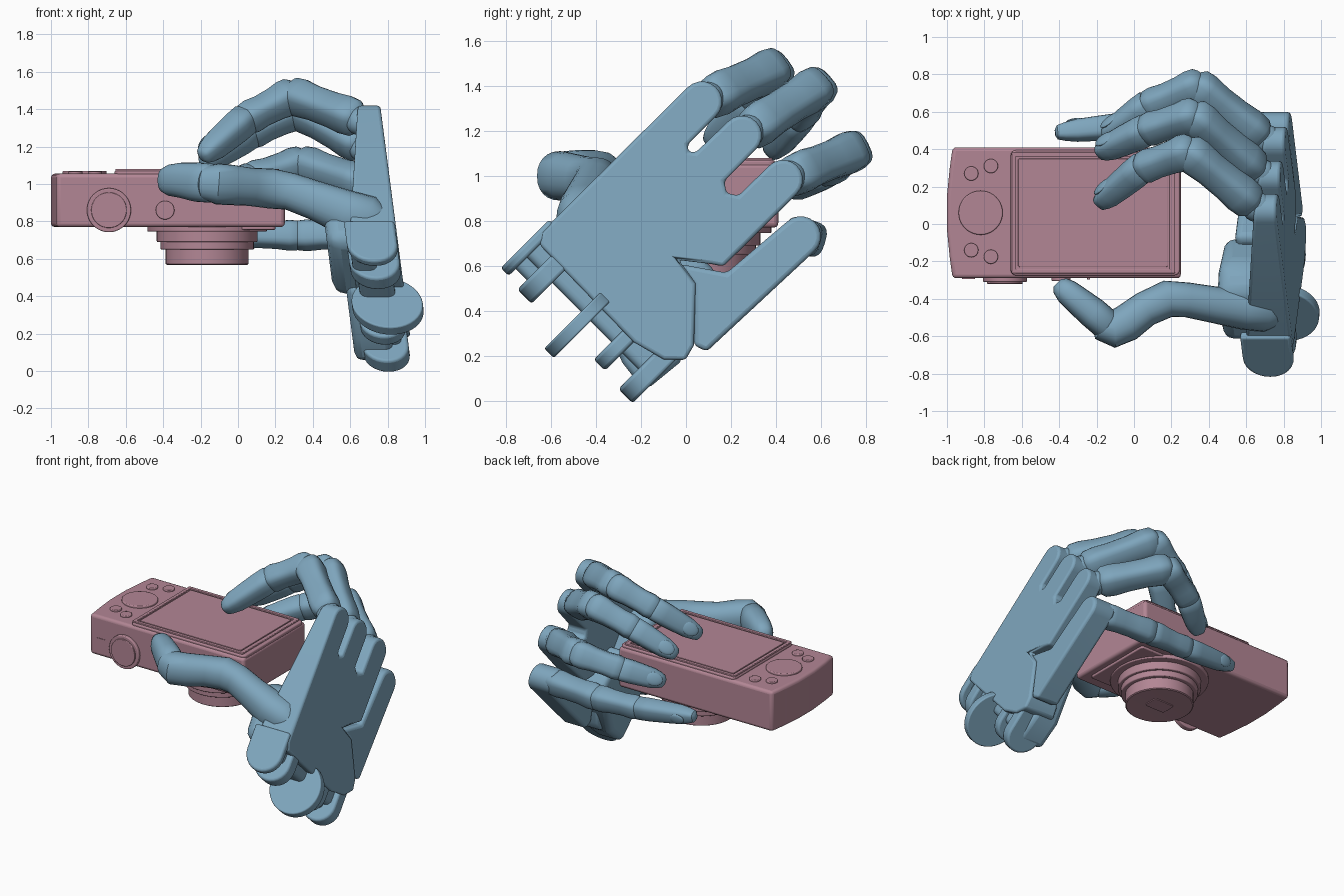
import bpy, bmesh, math
from mathutils import Vector, Matrix

if "Cube" in bpy.data.objects:
    bpy.data.objects.remove(bpy.data.objects["Cube"])

def material(name, col):
    m = bpy.data.materials.new(name)
    m.diffuse_color = col
    m.use_nodes = True
    m.node_tree.nodes["Principled BSDF"].inputs["Base Color"].default_value = m.diffuse_color
    return m

PINK = material("rose_plastic", (0.45, 0.24, 0.30, 1))
BLUE = material("blue_plastic", (0.21, 0.38, 0.51, 1))

def finish(name, bm, mat, bevel=0, angle=35):
    bmesh.ops.recalc_face_normals(bm, faces=bm.faces)
    me = bpy.data.meshes.new(name)
    bm.to_mesh(me)
    bm.free()
    ob = bpy.data.objects.new(name, me)
    bpy.context.collection.objects.link(ob)
    me.materials.append(mat)
    if bevel:
        b = ob.modifiers.new("bevel", 'BEVEL')
        b.width, b.segments, b.limit_method = bevel, 3, 'ANGLE'
        b.angle_limit = math.radians(40)
    for o in bpy.context.selected_objects:
        o.select_set(False)
    bpy.context.view_layer.objects.active = ob
    ob.select_set(True)
    bpy.ops.object.shade_smooth_by_angle(angle=math.radians(angle))

def prism(name, pts, h0, h1, f, mat, bevel=0):
    """Extrude a 2D outline from h0 to h1; f maps (a, b, h) to space."""
    bm = bmesh.new()
    lo = [bm.verts.new(f(a, b, h0)) for a, b in pts]
    hi = [bm.verts.new(f(a, b, h1)) for a, b in pts]
    bm.faces.new(lo)
    bm.faces.new(hi)
    n = len(pts)
    for i in range(n):
        j = (i + 1) % n
        bm.faces.new((lo[i], lo[j], hi[j], hi[i]))
    finish(name, bm, mat, bevel)

def arc(a, b, r, d0, d1, n=10):
    return [(a + r * math.cos(math.radians(d0 + (d1 - d0) * i / n)),
             b + r * math.sin(math.radians(d0 + (d1 - d0) * i / n))) for i in range(n + 1)]

def circle(a, b, r, n=40):
    return arc(a, b, r, 0, 360 - 360 / n, n - 1)

def rect(x0, x1, y0, y1, r=0.02):
    return (arc(x1 - r, y1 - r, r, 0, 90, 4) + arc(x0 + r, y1 - r, r, 90, 180, 4)
            + arc(x0 + r, y0 + r, r, 180, 270, 4) + arc(x1 - r, y0 + r, r, 270, 360, 4))

def loft(name, stations, dorsal, mat, n=20, power=0.65, width=1.0):
    """Skin rounded sections along stations of (point, radius)."""
    bm, rings = bmesh.new(), []
    ps = [Vector(p) for p, r in stations]
    for i, (p, r) in enumerate(stations):
        t = (ps[min(i + 1, len(ps) - 1)] - ps[max(i - 1, 0)]).normalized()
        up = (dorsal - t * dorsal.dot(t)).normalized()
        side = t.cross(up)
        ring = []
        for k in range(n):
            c, s = math.cos(2 * math.pi * k / n), math.sin(2 * math.pi * k / n)
            c, s = (math.copysign(abs(q) ** power, q) for q in (c, s))
            ring.append(bm.verts.new(ps[i] + side * (c * r * width) + up * (s * r)))
        rings.append(ring)
    for a, b in zip(rings, rings[1:]):
        for k in range(n):
            bm.faces.new((a[k], a[(k + 1) % n], b[(k + 1) % n], b[k]))
    bm.faces.new(rings[0])
    bm.faces.new(rings[-1])
    finish(name, bm, mat, angle=40)

def ellipsoid(name, centre, axes, size, mat):
    bm = bmesh.new()
    bmesh.ops.create_uvsphere(bm, u_segments=20, v_segments=12, radius=1)
    m = Matrix([a.normalized() * s for a, s in zip(axes, size)]).transposed()
    bmesh.ops.transform(bm, matrix=Matrix.Translation(centre) @ m.to_4x4(), verts=bm.verts)
    finish(name, bm, mat)

# Camera body, slightly bowed at its free end
flat = lambda a, b, h: (a, b, h)
front = lambda a, b, h: (a, -h, b)
body = [(0.25, -0.29), (0.25, 0.41), (-0.97, 0.41), (-0.985, 0.3), (-1.0, 0.15),
        (-1.0, -0.03), (-0.985, -0.18), (-0.97, -0.29)]
prism("camera_body", body, 0.77, 1.055, flat, PINK, 0.02)

# Screen: raised surround, rim and glass
prism("screen_surround", rect(-0.66, 0.245, -0.275, 0.395, 0.03), 1.04, 1.07, flat, PINK, 0.008)
for nm, p in (("left", (-0.655, -0.63, -0.265, 0.385)), ("right", (0.19, 0.22, -0.265, 0.385)),
              ("low", (-0.655, 0.22, -0.265, -0.24)), ("high", (-0.655, 0.22, 0.36, 0.385))):
    prism("screen_rim_" + nm, rect(*p, 0.01), 1.06, 1.08, flat, PINK, 0.004)
prism("screen_glass", rect(-0.62, 0.18, -0.23, 0.35, 0.01), 1.06, 1.076, flat, PINK, 0.003)

# Controls on the screen face
prism("control_dial", circle(-0.82, 0.06, 0.118), 1.04, 1.07, flat, PINK, 0.006)
for i, (x, y) in enumerate([(-0.87, 0.27), (-0.765, 0.31), (-0.87, -0.14), (-0.765, -0.175)]):
    prism(f"button_{i}", circle(x, y, 0.038, 24), 1.04, 1.068, flat, PINK, 0.005)

# Controls on the narrow front side
prism("mode_knob", circle(-0.69, 0.86, 0.118), 0.27, 0.31, front, PINK, 0.006)
prism("mode_knob_cap", circle(-0.69, 0.86, 0.095), 0.30, 0.32, front, PINK, 0.004)
prism("shutter_button", circle(-0.39, 0.86, 0.05, 28), 0.27, 0.305, front, PINK, 0.005)
prism("side_slot", rect(-0.92, -0.85, 0.875, 0.9, 0.004), 0.28, 0.294, front, PINK)
prism("power_button", rect(-0.25, -0.235, 0.87, 0.93, 0.004), 0.28, 0.296, front, PINK)

# Lens barrel stepping down from the body
LX, LY = -0.165, 0.06
for i, (r, z0, z1) in enumerate([(0.32, 0.745, 0.78), (0.27, 0.69, 0.76), (0.25, 0.65, 0.70)]):
    prism(f"lens_ring_{i}", circle(LX, LY, r, 48), z0, z1, flat, PINK, 0.006)
prism("grip_strip", rect(0.0, 0.2, -0.2, 0.32, 0.02), 0.755, 0.78, flat, PINK, 0.006)
profile = [(0.222, 0.68), (0.222, 0.573), (0.215, 0.568), (0.1, 0.572), (0.0, 0.572)]
bm = bmesh.new()
vs = [bm.verts.new((r, 0, z)) for r, z in profile]
es = [bm.edges.new(e) for e in zip(vs, vs[1:])]
bmesh.ops.spin(bm, geom=vs + es, axis=(0, 0, 1), cent=(0, 0, 0), angle=2 * math.pi, steps=48)
bmesh.ops.remove_doubles(bm, verts=bm.verts, dist=1e-4)
bmesh.ops.translate(bm, verts=bm.verts, vec=(LX, LY, 0))
finish("lens_barrel", bm, PINK)
prism("lens_window", rect(LX - 0.08, LX + 0.08, LY - 0.055, LY + 0.055, 0.02), 0.566, 0.58, flat, PINK, 0.003)

# Palm frame: u toward the fingers, v across, d inward from the back of the hand
S = math.sqrt(0.5)
def palm(u, v, d):
    z = (u - v) * S
    return Vector((0.945 - 0.13 * z - d, (u + v) * S, z))
wedge = lambda u, v, d: palm(u, v, d * (1.45 - 0.75 * u))   # thinner toward the knuckles
hinge = lambda u, d, v: palm(u, v, d)

# Back of hand with three knuckle lobes and slots between them
outline = ([(0.03, -0.95), (0.08, -0.985)] + arc(0.99, -0.89, 0.09, -90, 90)
           + [(0.81, -0.80), (0.79, -0.775), (0.81, -0.75)] + arc(1.01, -0.658, 0.088, -90, 90)
           + [(0.81, -0.57), (0.78, -0.525), (0.81, -0.48)] + arc(1.0, -0.39, 0.088, -90, 90)
           + [(0.54, -0.305), (0.51, -0.35), (0.42, -0.465), (0.40, -0.34), (0.2, -0.15),
              (0.127, -0.13), (0.06, -0.2), (0.02, -0.35)])
prism("palm_back", outline, 0, 0.18, wedge, BLUE, 0.02)
little = [(0.2, -0.15), (0.39, -0.34), (0.41, -0.45), (0.53, -0.275)] + arc(0.877, -0.156, 0.09, 90, -90)[::1]
little = little[:4] + little[:3:-1] + [(0.22, -0.09)]
prism("little_finger_palm", little, 0.012, 0.19, palm, BLUE, 0.02)

# Inner palm pads
prism("thumb_pad", [(0.04, -0.95), (0.42, -0.97), (0.5, -0.8), (0.42, -0.5), (0.04, -0.5)],
      0.1, 0.38, palm, BLUE, 0.07)
prism("heel_pad", [(-0.08, -0.32), (-0.1, -0.16), (0.1, -0.14), (0.5, -0.3), (0.5, -0.6), (0.03, -0.6)],
      0.1, 0.31, palm, BLUE, 0.04)

# Wrist hinge: disc and forked tabs turning on an axis across the palm
prism("wrist_disc", circle(-0.09, 0.10, 0.19, 40), -0.61, -0.55, hinge, BLUE, 0.008)
for i, (v0, v1, u, r) in enumerate([(-1.0, -0.95, -0.03, 0.135), (-0.88, -0.79, -0.045, 0.135),
                                    (-0.42, -0.35, -0.04, 0.12), (-0.25, -0.16, -0.05, 0.125)]):
    tab = [(0.14, 0.14 - r), (0.14, 0.14 + r)] + arc(u, 0.14, r, 90, 270, 14)
    prism(f"wrist_tab_{i}", tab, v0, v1, hinge, BLUE, 0.015)
prism("wrist_core", rect(-0.05, 0.14, 0.05, 0.24, 0.04), -0.97, -0.18, hinge, BLUE, 0.01)
prism("wrist_web", rect(-0.12, 0.14, 0.13, 0.26, 0.04), -0.97, -0.82, hinge, BLUE, 0.01)

# Fingers: three tapered phalanges, ball knuckle and nail
def phalanx(name, a, b, ra, rb, dorsal, tip=False):
    d = b - a
    t = d.normalized()
    prof = [(0.0, 1.0), (0.15, 1.05), (0.35, 0.97), (0.65, 0.95), (0.87, 1.04), (1, 0.97)]
    if tip:
        prof = [(0, 1.0), (0.2, 1.03), (0.5, 1.0), (0.75, 0.95), (0.9, 0.8)]
    st = [(a - t * ra * 0.55, ra * 0.5), (a - t * ra * 0.3, ra * 0.8)]
    st += [(a + d * k, (ra + (rb - ra) * k) * s) for k, s in prof]
    st += [(b, rb * 0.62), (b + t * rb * 0.2, rb * 0.3)] if tip else \
          [(b + t * rb * 0.3, rb * 0.7), (b + t * rb * 0.5, rb * 0.4)]
    loft(name, st, dorsal, BLUE)

fingers = [
    ("index", palm(0.99, -0.89, 0.09), (0.29, 0.39, 1.475), (0.04, 0.30, 1.345), (-0.185, 0.115, 1.15), 0.089),
    ("middle", palm(1.01, -0.658, 0.09), (0.32, 0.58, 1.395), (0.06, 0.50, 1.27), (-0.185, 0.385, 1.11), 0.089),
    ("ring", palm(1.0, -0.39, 0.09), (0.34, 0.74, 1.11), (0.07, 0.63, 1.03), (-0.15, 0.47, 0.94), 0.089),
    ("little", palm(0.877, -0.156, 0.09), (0.32, 0.545, 0.725), (0.0, 0.53, 0.73), (-0.41, 0.49, 0.765), 0.077)]
for name, k, p, d, e, r in fingers:
    k, p, d, e = (Vector(q) for q in (k, p, d, e))
    out = ((p - k).normalized() - (e - p).normalized()).normalized()
    if name == "little":
        out = Vector((0, 1, -0.3))
    phalanx(name + "_proximal", k + (p - k) * 0.16, p, r, r, out)
    phalanx(name + "_middle", p, d, r * 0.97, r * 0.88, out)
    phalanx(name + "_tip", d, e, r * 0.88, r * 0.75, out, True)
    t = (e - d).normalized()
    up = (out - t * out.dot(t)).normalized()
    ellipsoid(name + "_knuckle", k + (p - k) * 0.06, (t, up, t.cross(up)), (0.085, 0.085, 0.075), BLUE)
    ellipsoid(name + "_nail", d + (e - d) * 0.74 + up * r * 0.68, (t, t.cross(up), up),
              (r * 0.7, r * 0.5, r * 0.17), BLUE)

# Thumb: smooth shaft bending back toward the camera, with nail
UP = Vector((0, 0, 1))
shaft = [((0.76, -0.47, 0.79), 0.09), ((0.70, -0.46, 0.81), 0.125), ((0.58, -0.45, 0.845), 0.122),
         ((0.42, -0.43, 0.91), 0.105), ((0.28, -0.405, 0.96), 0.10), ((0.18, -0.40, 0.975), 0.107),
         ((0.06, -0.455, 0.985), 0.102), ((-0.04, -0.53, 0.995), 0.108), ((-0.11, -0.56, 1.0), 0.11),
         ((-0.17, -0.54, 1.005), 0.09), ((-0.19, -0.52, 1.005), 0.05)]
loft("thumb_shaft", shaft, UP, BLUE, 24, 0.9, 0.93)
tip = [((-0.11, -0.56, 1.0), 0.07), ((-0.15, -0.535, 1.005), 0.105), ((-0.22, -0.475, 1.01), 0.105),
       ((-0.30, -0.41, 1.02), 0.095), ((-0.36, -0.36, 1.02), 0.085), ((-0.395, -0.33, 1.02), 0.065),
       ((-0.41, -0.315, 1.02), 0.035)]
loft("thumb_tip", tip, UP, BLUE, 24, 0.85, 0.8)
ellipsoid("thumb_nail", Vector((-0.37, -0.41, 1.02)), (Vector((-0.77, 0.64, 0)), UP, Vector((0.64, 0.77, 0))),
          (0.075, 0.07, 0.018), BLUE)
